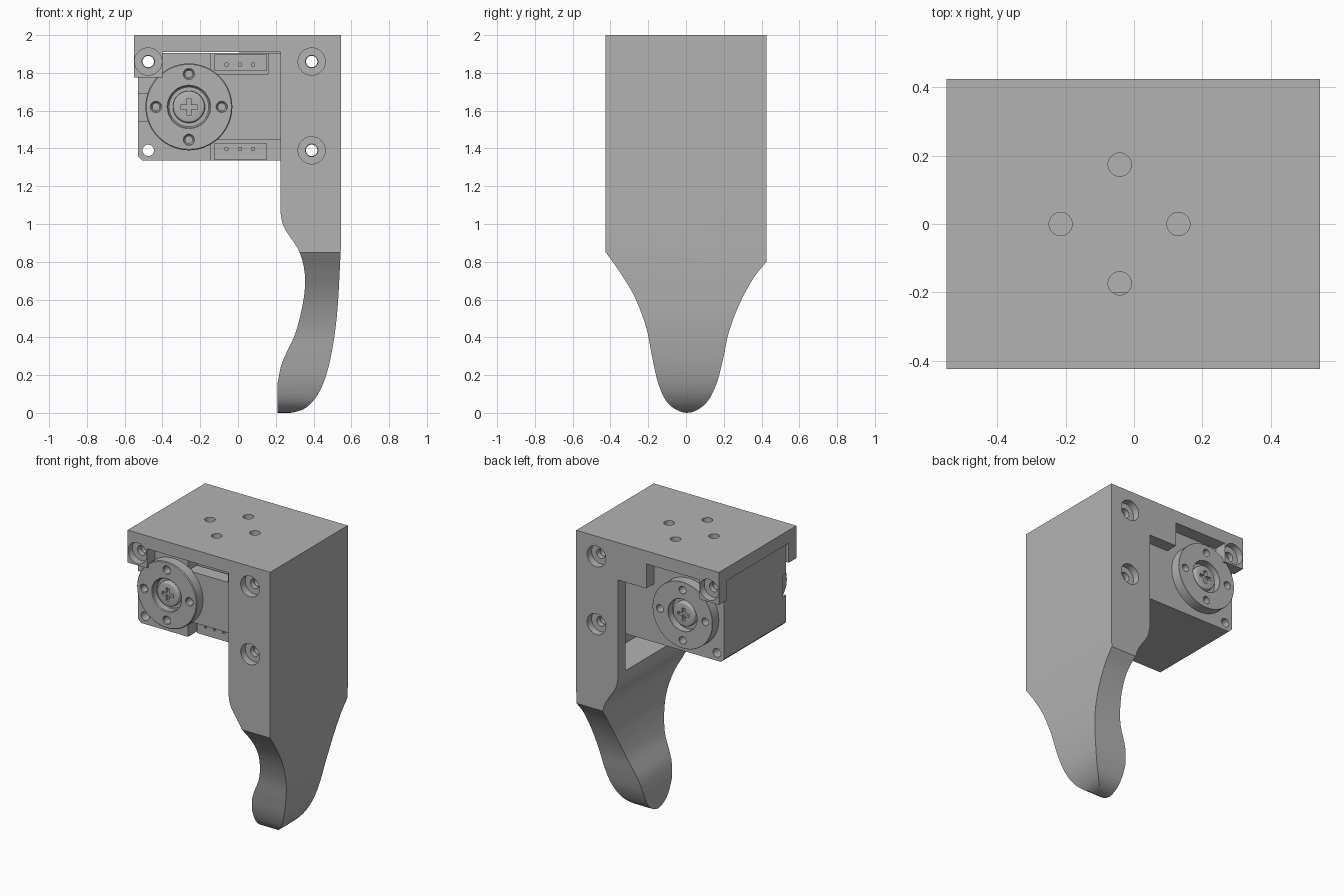
import bpy, bmesh, math
from mathutils import Matrix, Vector

cube = bpy.data.objects.get("Cube")
if cube:
    bpy.data.objects.remove(cube, do_unlink=True)

grey = bpy.data.materials.new("plain_grey")
grey.use_nodes = True
grey.diffuse_color = (0.45, 0.45, 0.45, 1)
grey.node_tree.nodes["Principled BSDF"].inputs["Base Color"].default_value = (0.45, 0.45, 0.45, 1)


def finish(name, bm):
    bmesh.ops.recalc_face_normals(bm, faces=bm.faces)
    mesh = bpy.data.meshes.new(name)
    bm.to_mesh(mesh)
    bm.free()
    mesh.materials.append(grey)
    obj = bpy.data.objects.new(name, mesh)
    bpy.context.collection.objects.link(obj)
    return obj


def prism(name, pts, axis, lo, hi):
    """Extrude an outline (across, up) along x or y."""
    bm = bmesh.new()
    place = (lambda a, z, d: (d, a, z)) if axis == "x" else (lambda a, z, d: (a, d, z))
    face = bm.faces.new([bm.verts.new(place(a, z, lo)) for a, z in pts])
    new = bmesh.ops.extrude_face_region(bm, geom=[face])["geom"]
    verts = [v for v in new if isinstance(v, bmesh.types.BMVert)]
    bmesh.ops.translate(bm, verts=verts, vec=place(0, 0, hi - lo))
    return finish(name, bm)


def box(name, x, y, z):
    return prism(name, [(x[0], z[0]), (x[1], z[0]), (x[1], z[1]), (x[0], z[1])], "y", *y)


def cylinder(name, center, r, depth, axis="y", sides=40):
    bm = bmesh.new()
    mat = Matrix.Translation(center)
    if axis == "y":
        mat = mat @ Matrix.Rotation(math.pi / 2, 4, "X")
    bmesh.ops.create_cone(bm, cap_ends=True, segments=sides, radius1=r, radius2=r,
                          depth=depth, matrix=mat)
    return finish(name, bm)


def boolean(obj, other, op="DIFFERENCE"):
    mod = obj.modifiers.new("cut", "BOOLEAN")
    mod.operation, mod.solver, mod.object = op, "EXACT", other
    bpy.context.view_layer.objects.active = obj
    bpy.ops.object.modifier_apply(modifier=mod.name)
    bpy.data.objects.remove(other, do_unlink=True)


def smooth(obj):
    bpy.ops.object.select_all(action="DESELECT")
    obj.select_set(True)
    bpy.context.view_layer.objects.active = obj
    bpy.ops.object.shade_smooth_by_angle(angle=math.radians(25))


def curve(pts, steps=5):
    """Smooth line through the given points."""
    p = [Vector(q) for q in pts]
    p = [2 * p[0] - p[1]] + p + [2 * p[-1] - p[-2]]
    out = []
    for a, b, c, d in zip(p, p[1:], p[2:], p[3:]):
        for i in range(steps):
            t = i / steps
            out.append(0.5 * (2 * b + (c - a) * t + (2 * a - 5 * b + 4 * c - d) * t * t
                              + (3 * b - a - 3 * c + d) * t ** 3))
    return [tuple(q) for q in out] + [tuple(pts[-1])]


PLATE = 0.34       # inner face of the front and back plates
SIDE = 0.425       # outer face of the plates
HX, HZ = -0.26, 1.62

# Bracket: front outline crossed with the tapering side outline
inner = curve([(0.225, 1.06), (0.245, 0.98), (0.33, 0.84), (0.355, 0.67), (0.31, 0.44),
               (0.235, 0.27), (0.21, 0.16)])
outer = curve([(0.21, 0), (0.29, 0.002), (0.37, 0.035), (0.44, 0.13), (0.49, 0.29),
               (0.525, 0.53), (0.545, 0.88)])
front_outline = [(-0.55, 2), (-0.55, 1.775), (-0.4, 1.775), (-0.4, 1.91), (0.225, 1.91)]
bracket = prism("finger_bracket", front_outline + inner + outer + [(0.545, 2)], "y", -SIDE, SIDE)
taper = curve([(-SIDE, 0.85), (-0.35, 0.745), (-0.27, 0.61), (-0.21, 0.45), (-0.18, 0.3),
               (-0.145, 0.15), (-0.09, 0.045), (0.005, 0), (0.1, 0.045), (0.16, 0.15),
               (0.195, 0.28), (0.225, 0.42), (0.28, 0.57), (0.355, 0.71), (SIDE, 0.8)])
boolean(bracket, prism("side_outline", taper + [(SIDE, 2.1), (-SIDE, 2.1)], "x", -1, 1), "INTERSECT")
boolean(bracket, box("ledge", (0.007, 0.3), (PLATE, SIDE), (1.74, 1.96)), "UNION")
boolean(bracket, box("pocket", (-0.7, 0.46), (-PLATE, PLATE), (1.08, 1.91)))

# Servo body with one clipped corner
servo = prism("servo_body", [(-0.53, 1.36), (-0.505, 1.335), (0.45, 1.335), (0.45, 1.905),
                             (-0.53, 1.905)], "y", -PLATE, PLATE)
boolean(servo, box("lower_socket", (-0.145, 0.225), (-0.5, -0.15), (1.2, 1.445)))
boolean(servo, box("upper_socket", (-0.145, 0.16), (-0.5, -0.2), (1.795, 2)))
boolean(servo, box("side_notch", (-0.6, -0.48), (-0.5, -0.3), (1.545, 1.69)))

# Screw holes through the plates and servo, with counterbores in the plates
for x, z in [(0.39, 1.86), (0.39, 1.39), (-0.475, 1.86), (-0.475, 1.39)]:
    boolean(servo, cylinder("hole", (x, 0, z), 0.03, 2))
    if x < 0 and z < 1.5:
        continue
    boolean(bracket, cylinder("hole", (x, 0, z), 0.033, 2))
    for s in (-1, 1):
        boolean(bracket, cylinder("counterbore", (x, s * 0.43, z), 0.072, 0.11))

# Four holes in the top
for x, y in [(-0.215, 0), (0.13, 0), (-0.042, 0.174), (-0.042, -0.174)]:
    boolean(bracket, cylinder("top_hole", (x, y, 2), 0.034, 0.3, "z"))

smooth(bracket)
smooth(servo)

# Cable connectors with three pins each
for label, lo, hi, pin in [("upper", 1.81, 1.9, 1.845), ("lower", 1.34, 1.43, 1.398)]:
    plug = box(label + "_connector", (-0.125, 0.15), (-0.27, -0.14), (lo, hi))
    for i in range(3):
        x = -0.06 + i * 0.07
        boolean(plug, box("pin_hole", (x - 0.008, x + 0.008), (-0.3, -0.25),
                          (pin - 0.008, pin + 0.008)))

# Round horns and their cross-head screws, front and back
for label, s in (("front", -1), ("back", 1)):
    horn = cylinder(label + "_horn", (HX, s * 0.37, HZ), 0.23, 0.08, sides=64)
    boolean(horn, cylinder("recess", (HX, s * 0.41, HZ), 0.11, 0.1))
    for i in range(4):
        a = i * math.pi / 2
        boolean(horn, cylinder("horn_hole", (HX + 0.174 * math.cos(a), s * 0.4,
                                             HZ + 0.174 * math.sin(a)), 0.025, 0.1, sides=24))
    bevel = horn.modifiers.new("edge", "BEVEL")
    bevel.width, bevel.limit_method, bevel.angle_limit = 0.005, "ANGLE", 1.0
    smooth(horn)
    screw = cylinder(label + "_screw", (HX, s * 0.375, HZ), 0.085, 0.05)
    bevel = screw.modifiers.new("edge", "BEVEL")
    bevel.width, bevel.segments, bevel.limit_method = 0.015, 3, "ANGLE"
    bpy.context.view_layer.objects.active = screw
    bpy.ops.object.modifier_apply(modifier="edge")
    cross = box("cross", (HX - 0.045, HX + 0.045), (s * 0.4 - 0.02, s * 0.4 + 0.02), (HZ - 0.011, HZ + 0.011))
    boolean(cross, box("arm", (HX - 0.011, HX + 0.011), (s * 0.4 - 0.02, s * 0.4 + 0.02),
                       (HZ - 0.045, HZ + 0.045)), "UNION")
    boolean(screw, cross)
    smooth(screw)
